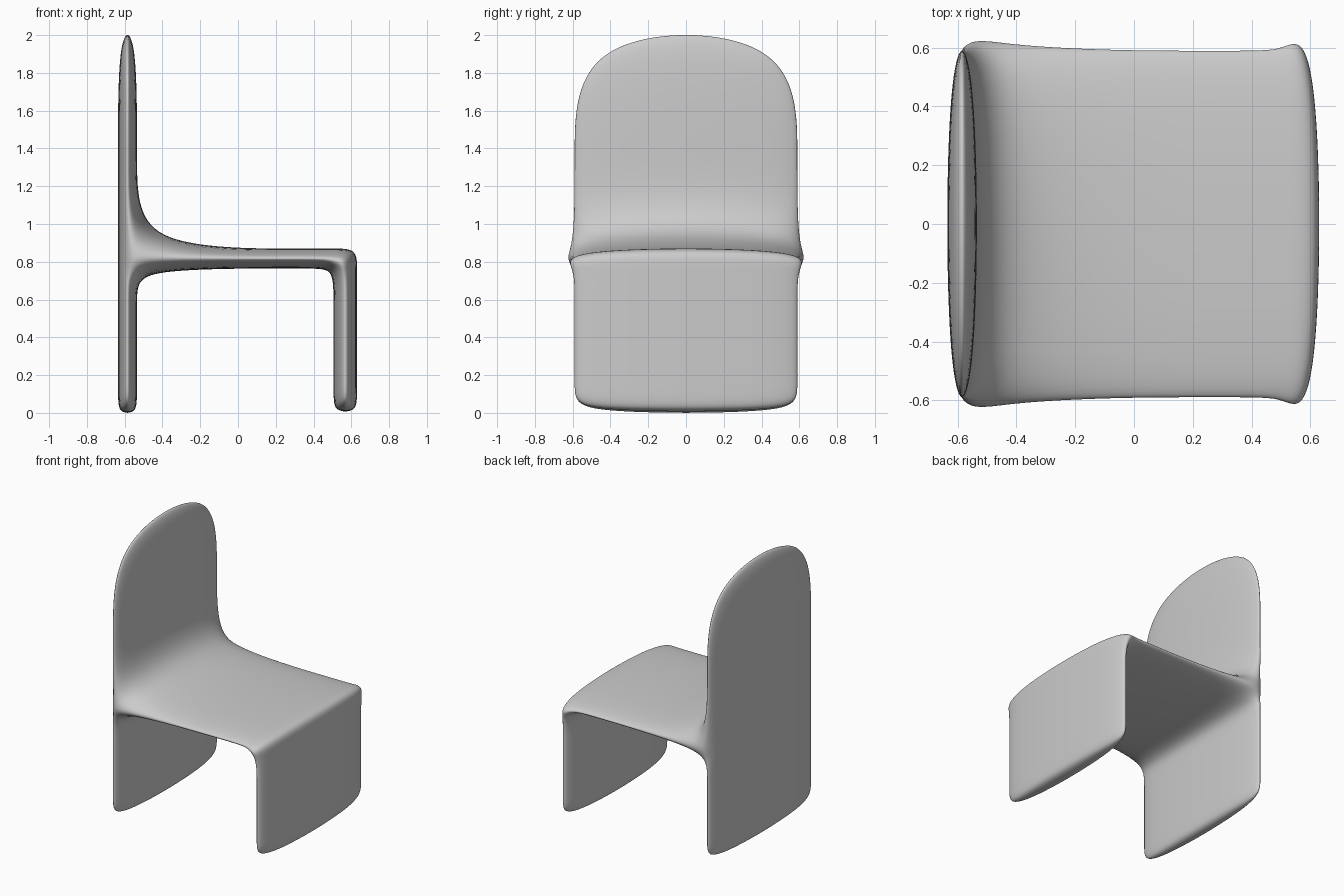
import bpy, bmesh

if "Cube" in bpy.data.objects:
    bpy.data.objects.remove(bpy.data.objects["Cube"])

HALF_W = 0.643                      # cage half width; subdivision pulls it in to 0.59


def strip_z(x0, x1, zs):
    """Side-profile quads of an upright slab."""
    return [[(x0, a), (x1, a), (x1, b), (x0, b)] for a, b in zip(zs, zs[1:])]


def strip_x(z0, z1, xs):
    """Side-profile quads of a horizontal slab."""
    return [[(a, z0), (b, z0), (b, z1), (a, z1)] for a, b in zip(xs, xs[1:])]


# Side profile: back slab, seat, front leg slab
SEAT_LO, SEAT_HI = 0.76, 0.875
quads = strip_z(-0.64, -0.53, [-0.008, 0.10, 0.64, SEAT_LO, SEAT_HI, 1.32, 2.06])
quads += strip_x(SEAT_LO, SEAT_HI, [-0.53, 0.40, 0.50])
quads += strip_z(0.50, 0.636, [0.0, 0.10, 0.60, SEAT_LO, SEAT_HI])

# Control cage: the profile on both sides, bridged along its outline
bm = bmesh.new()
points = {p for q in quads for p in q}
left = {p: bm.verts.new((p[0], -HALF_W, p[1])) for p in sorted(points)}
right = {p: bm.verts.new((p[0], HALF_W, p[1])) for p in sorted(points)}
edges = [(q[i], q[(i + 1) % 4]) for q in quads for i in range(4)]
for q in quads:
    bm.faces.new([left[p] for p in q])
    bm.faces.new([right[p] for p in reversed(q)])
for a, b in edges:
    if (b, a) not in edges:
        bm.faces.new([left[b], left[a], right[a], right[b]])
bmesh.ops.recalc_face_normals(bm, faces=bm.faces[:])
for f in bm.faces:
    f.smooth = True

mesh = bpy.data.meshes.new("chair_shell")
bm.to_mesh(mesh)
bm.free()
chair = bpy.data.objects.new("chair_shell", mesh)
bpy.context.collection.objects.link(chair)

# Soft rounded surface
sub = chair.modifiers.new("soften", 'SUBSURF')
sub.levels = sub.render_levels = 4
